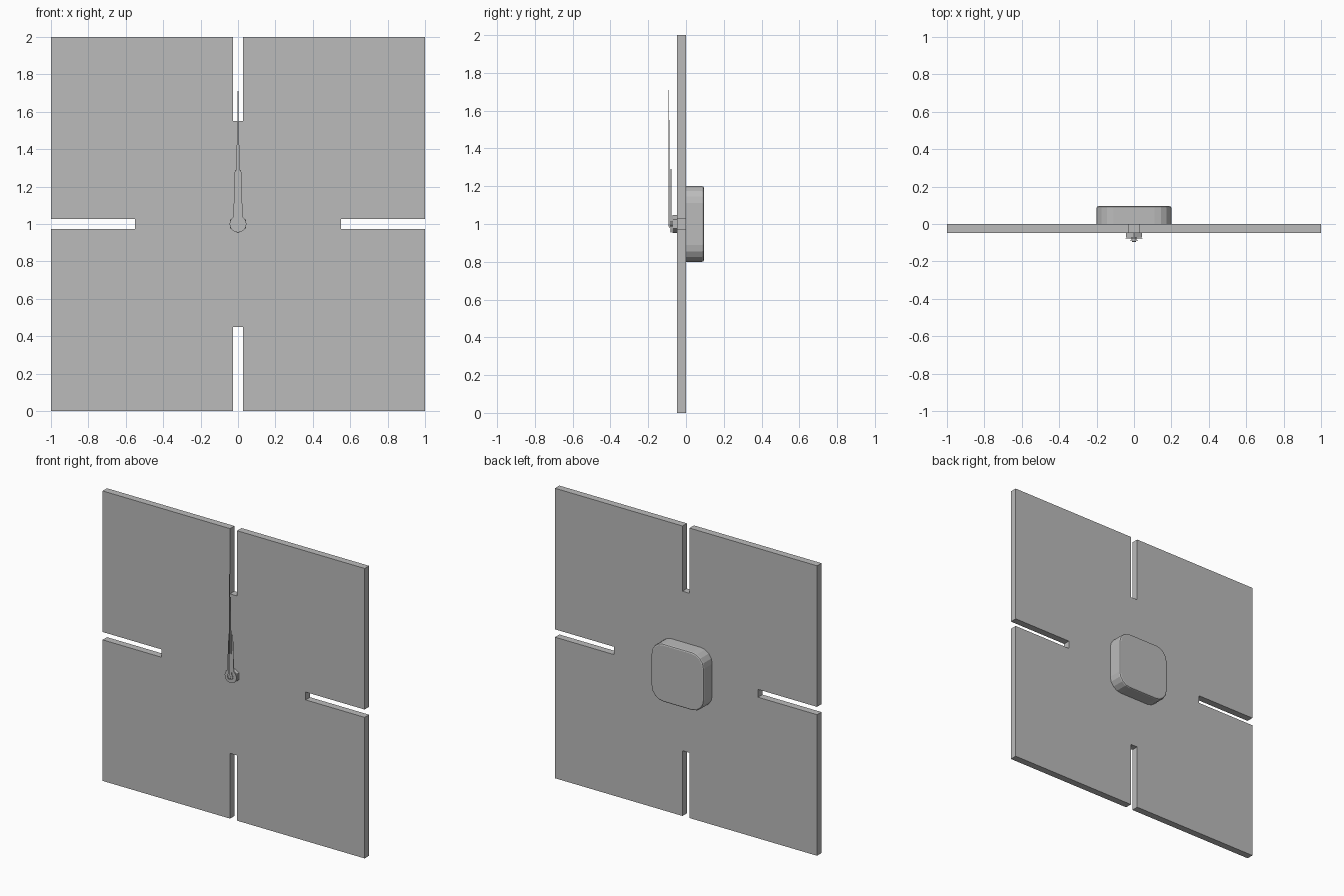
import bpy, bmesh, math
from mathutils import Matrix

cube = bpy.data.objects.get("Cube")
if cube:
    bpy.data.objects.remove(cube, do_unlink=True)

grey = bpy.data.materials.new("plain grey")
grey.use_nodes = True
GREY = (0.5, 0.5, 0.5, 1)
grey.diffuse_color = GREY
grey.node_tree.nodes["Principled BSDF"].inputs["Base Color"].default_value = GREY


def plate(name, outline, y0, y1):
    """Extrude an (x, z) outline from y0 to y1."""
    bm = bmesh.new()
    face = bm.faces.new([bm.verts.new((x, y0, z)) for x, z in outline])
    ext = bmesh.ops.extrude_face_region(bm, geom=[face])
    for v in ext["geom"]:
        if isinstance(v, bmesh.types.BMVert):
            v.co.y = y1
    bmesh.ops.recalc_face_normals(bm, faces=bm.faces)
    me = bpy.data.meshes.new(name)
    bm.to_mesh(me)
    bm.free()
    me.materials.append(grey)
    ob = bpy.data.objects.new(name, me)
    bpy.context.collection.objects.link(ob)
    return ob


def ring(radius, sides, start=0.0, sweep=2 * math.pi, cx=0.0, cz=1.0):
    closed = abs(sweep - 2 * math.pi) < 1e-6
    steps = sides if closed else sides - 1
    return [(cx + radius * math.cos(start + sweep * i / steps),
             cz + radius * math.sin(start + sweep * i / steps)) for i in range(sides)]


def hand(name, hub, base, tip, top, y):
    """Round hub with a tapering blade pointing straight up."""
    a = math.acos(base / hub)
    arc = ring(hub, 17, math.pi - a, math.pi + 2 * a)
    plate(name, arc + [(tip, top), (-tip, top)], y, y + 0.003)


# Square dial with one slot cut into the middle of each side
W, D = 0.027, 0.55
quarter = [(W, D), (W, 1.0), (1.0, 1.0), (1.0, W), (D, W), (D, -W)]
outline = []
for k in range(4):
    c, s = round(math.cos(k * math.pi / 2)), round(math.sin(k * math.pi / 2))
    # quarter turns clockwise; the last point is the next slot's first corner
    outline += [(c * x + s * z, 1 - s * x + c * z) for x, z in quarter[:-1]]
plate("dial", outline, -0.048, 0.0)

# Rounded movement case on the back, with a softened rear rim
R, H = 0.09, 0.2
case_outline = []
for k, (sx, sz) in enumerate([(1, 1), (-1, 1), (-1, -1), (1, -1)]):
    case_outline += ring(R, 5, k * math.pi / 2, math.pi / 2,
                         sx * (H - R), 1 + sz * (H - R))
case = plate("movement_case", case_outline, 0.0, 0.095)
bm = bmesh.new()
bm.from_mesh(case.data)
rim = [e for e in bm.edges if all(v.co.y > 0.09 for v in e.verts)]
bmesh.ops.bevel(bm, geom=rim, offset=0.01, segments=2, profile=0.5, affect="EDGES")
bm.to_mesh(case.data)
bm.free()

# Nut and spindle holding the hands
plate("fixing_nut", ring(0.048, 6, math.pi / 2), -0.072, -0.048)
plate("spindle", ring(0.013, 16), -0.088, -0.07)

# Three hands, all at twelve
hand("hour_hand", 0.045, 0.025, 0.017, 1.29, -0.081)
hand("minute_hand", 0.022, 0.012, 0.005, 1.55, -0.088)
hand("second_hand", 0.012, 0.004, 0.002, 1.71, -0.095)
